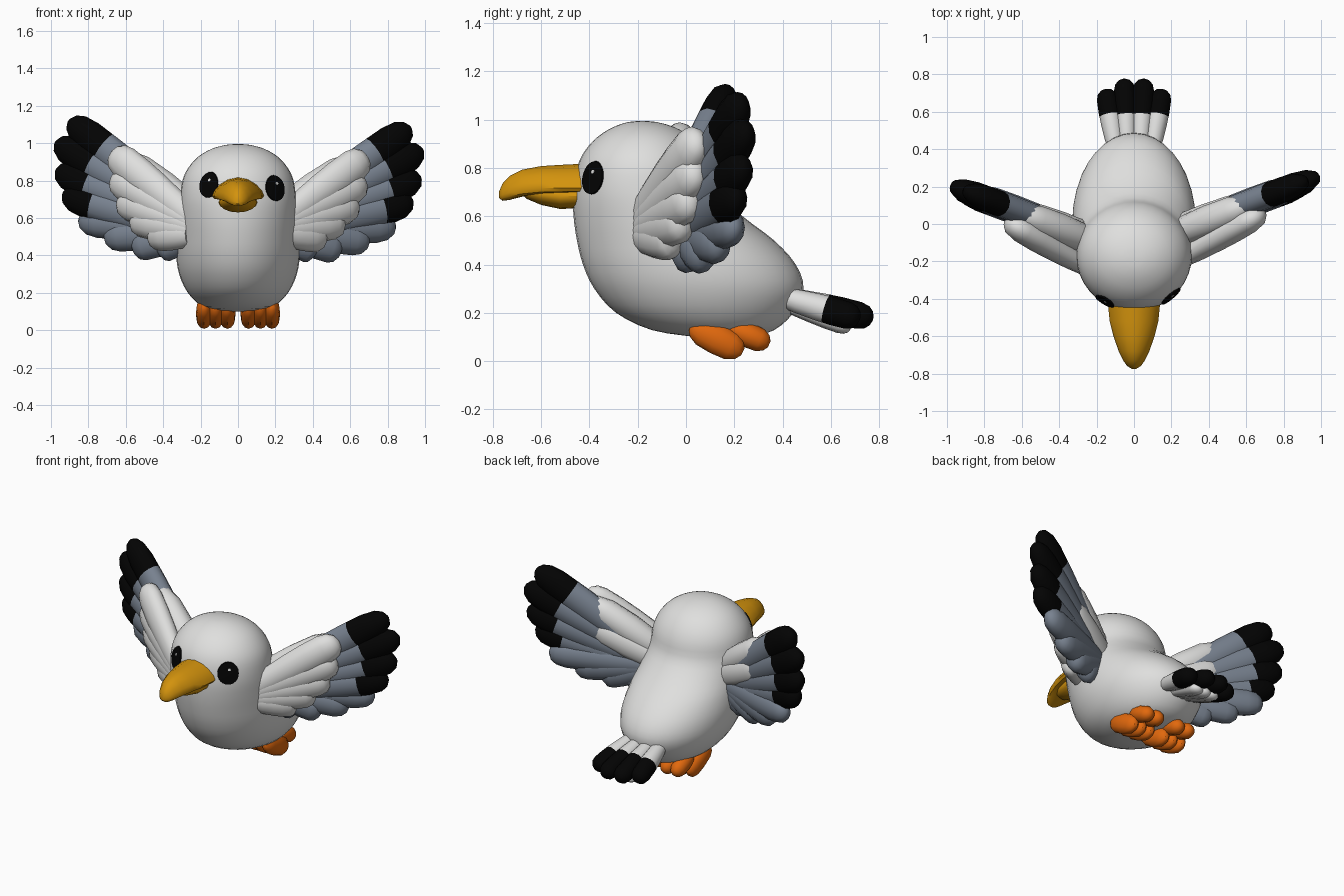
import bpy
import bmesh
from math import sin, cos, asin, tau, radians
from mathutils import Vector, Matrix

cube = bpy.data.objects.get("Cube")
if cube:
    bpy.data.objects.remove(cube, do_unlink=True)


def material(name, colour):
    mat = bpy.data.materials.new(name)
    mat.use_nodes = True
    mat.diffuse_color = (*colour, 1)
    mat.node_tree.nodes["Principled BSDF"].inputs["Base Color"].default_value = (*colour, 1)
    return mat


WHITE = material("soft white", (0.74, 0.74, 0.73))
GREY = material("slate grey", (0.19, 0.225, 0.28))
BLACK = material("feather black", (0.001, 0.001, 0.001))
YELLOW = material("beak yellow", (0.65, 0.29, 0.004))
ORANGE = material("foot orange", (0.76, 0.14, 0.004))


def finish(name, bm, mats, angle=40):
    bmesh.ops.recalc_face_normals(bm, faces=bm.faces)
    mesh = bpy.data.meshes.new(name)
    bm.to_mesh(mesh)
    bm.free()
    for mat in mats:
        mesh.materials.append(mat)
    obj = bpy.data.objects.new(name, mesh)
    bpy.context.collection.objects.link(obj)
    bpy.ops.object.select_all(action="DESELECT")
    obj.select_set(True)
    bpy.context.view_layer.objects.active = obj
    bpy.ops.object.shade_smooth_by_angle(angle=radians(angle))
    return obj


def loft(name, rings, mats, sides=12, split=None, droop=0):
    """Skin elliptical rings (centre, u, v); faces from ring 'split' on use the second colour."""
    bm = bmesh.new()
    loops = []
    for centre, u, v in rings:
        loop = []
        for i in range(sides):
            a = tau * i / sides
            sag = Vector((0, 0, -droop * sin(a) ** 2 * u.length))
            loop.append(bm.verts.new(centre + u * sin(a) - v * cos(a) + sag))
        loops.append(loop)
    for k, (low, high) in enumerate(zip(loops, loops[1:])):
        for i in range(sides):
            j = (i + 1) % sides
            face = bm.faces.new((low[i], low[j], high[j], high[i]))
            face.material_index = int(split is not None and k >= split)
    bm.faces.new(loops[0])
    bm.faces.new(loops[-1]).material_index = int(split is not None)
    return finish(name, bm, mats)


def smooth_rows(rows, steps=3):
    """Catmull-Rom refinement of a table of rows."""
    ends = [rows[0]] + rows + [rows[-1]]
    result = []
    for a, b, c, d in zip(ends, ends[1:], ends[2:], ends[3:]):
        for k in range(steps):
            t = k / steps
            result.append([q + (r - p) * t / 2 + (p - 2.5 * q + 2 * r - s / 2) * t ** 2
                           + (1.5 * (q - r) + (s - p) / 2) * t ** 3
                           for p, q, r, s in zip(a, b, c, d)])
    return result + [rows[-1]]


BLADE = [(0, 0.7), (0.2, 0.85), (0.45, 0.96), (0.65, 1), (0.84, 0.97),
         (0.93, 0.82), (0.98, 0.52), (1, 0.16)]
LOBE = [(0, 0.3), (0.07, 0.65), (0.22, 0.92), (0.5, 1), (0.78, 0.94), (0.93, 0.66), (1, 0.25)]


def feather(name, root, tip, width, thick, normal, mats, cut=None, outline=BLADE):
    """Flattened rounded blade from root to tip, tip coloured beyond 'cut'."""
    root, tip = Vector(root), Vector(tip)
    along = tip - root
    side = along.cross(normal).normalized()
    flat = side.cross(along).normalized()
    stations = list(outline)
    split = None
    if cut:
        for k, ((t0, w0), (t1, w1)) in enumerate(zip(outline, outline[1:])):
            if t0 < cut < t1:
                split = k + 1
                stations.insert(split, (cut, w0 + (w1 - w0) * (cut - t0) / (t1 - t0)))
    rings = [(root + along * t, side * width * w, flat * thick * w) for t, w in stations]
    return loft(name, rings, mats, 12, split)


# Body and head: height, front y, back y, half width
BODY = smooth_rows([
    (0.1, 0.04, 0.27, 0.08), (0.128, -0.14, 0.365, 0.19), (0.2, -0.29, 0.445, 0.268),
    (0.3, -0.38, 0.487, 0.315), (0.4, -0.427, 0.455, 0.33), (0.5, -0.452, 0.365, 0.326),
    (0.6, -0.466, 0.235, 0.317), (0.7, -0.468, 0.14, 0.31), (0.8, -0.452, 0.11, 0.297),
    (0.87, -0.42, 0.075, 0.265), (0.93, -0.365, 0.02, 0.21), (0.97, -0.3, -0.05, 0.14),
    (0.99, -0.24, -0.12, 0.07), (0.995, -0.19, -0.17, 0.02)])
loft("body", [(Vector((0, (f + b) / 2, z)), Vector((w, 0, 0)), Vector((0, (b - f) / 2, 0)))
              for z, f, b, w in BODY], [WHITE], 36)


def on_body(z, a, lift):
    for low, high in zip(BODY, BODY[1:]):
        if low[0] <= z <= high[0]:
            t = (z - low[0]) / (high[0] - low[0])
            f, b, w = [p + (q - p) * t for p, q in zip(low[1:], high[1:])]
            return Vector(((w + lift) * sin(a), (f + b) / 2 - ((b - f) / 2 + lift) * cos(a), z))


def patch(name, x, z, half_x, half_z, lift, mat):
    """Thin oval plate that follows the curve of the head."""
    a0 = asin(x / 0.303)
    spread = half_x / (0.303 * cos(a0))
    bm = bmesh.new()
    loops = []
    for r, rise in ((1, -0.004), (0.96, lift), (0.66, lift), (0.33, lift)):
        loops.append([bm.verts.new(on_body(z + half_z * r * sin(tau * i / 24),
                                           a0 + spread * r * cos(tau * i / 24), rise))
                      for i in range(24)])
    for outer, inner in zip(loops, loops[1:]):
        for i in range(24):
            j = (i + 1) % 24
            bm.faces.new((outer[i], outer[j], inner[j], inner[i]))
    bm.faces.new(loops[-1])
    finish(name, bm, [mat])


for label, x, z in (("left", 0.2, 0.76), ("right", -0.158, 0.778)):
    patch(label + "_eye", x, z, 0.05, 0.07, 0.007, BLACK)
    patch(label + "_eye_glint", x + 0.005, z + 0.025, 0.007, 0.008, 0.009, WHITE)

# Beak: y, centre height, half width, half height
UPPER = [(-0.42, 0.763, 0.14, 0.055), (-0.52, 0.758, 0.13, 0.055), (-0.6, 0.752, 0.11, 0.056),
         (-0.68, 0.737, 0.082, 0.056), (-0.73, 0.718, 0.058, 0.05), (-0.76, 0.7, 0.036, 0.036),
         (-0.774, 0.69, 0.012, 0.014)]
LOWER = [(-0.42, 0.685, 0.105, 0.05), (-0.52, 0.682, 0.1, 0.052), (-0.6, 0.692, 0.08, 0.045),
         (-0.66, 0.702, 0.05, 0.03), (-0.685, 0.706, 0.02, 0.01)]
for name, rows, droop in (("upper_beak", UPPER, 0.32), ("lower_beak", LOWER, 0)):
    loft(name, [(Vector((0, y, z)), Vector((hw, 0, 0)), Vector((0, 0, hz)))
                for y, z, hw, hz in rows], [YELLOW], 16, None, droop)

# Wings: fanned blades in an upright plane swept backwards
FLIGHT = [(0.935, 1.085, 0.73), (0.998, 0.965, 0.74), (0.985, 0.815, 0.77), (0.94, 0.69, 0.77)]
TRAILING = [(0.86, 0.555), (0.72, 0.475), (0.57, 0.425), (0.44, 0.42)]
COVERT = [(0.675, 0.93), (0.665, 0.8), (0.625, 0.68), (0.55, 0.585), (0.45, 0.51)]
SHOULDER = Vector((0.28, 0, 0.55))


def wing(label, s, lift, reach, shift):
    normal = Vector((0.41 * s, -0.91, 0))
    turn = Matrix.Rotation(-lift, 3, "Y")

    def place(x, z, offset):
        p = SHOULDER + turn @ (Vector((x * reach, 0, z)) - SHOULDER)
        return Vector((s * p.x, 0.45 * p.x - 0.23 + shift, p.z)) + normal * offset

    for i, (x, z, cut) in enumerate(FLIGHT):
        feather(f"{label}_flight_feather_{i + 1}", place(0.25, 0.58 - 0.02 * i, -0.075),
                place(x, z, 0.006 * i - 0.032), 0.092, 0.07, normal, [GREY, BLACK], cut)
    for i, (x, z) in enumerate(TRAILING):
        feather(f"{label}_trailing_feather_{i + 1}", place(0.25, 0.54, -0.085),
                place(x, z, -0.045), 0.088, 0.066, normal, [GREY])
    for i, (x, z) in enumerate(COVERT):
        feather(f"{label}_covert_feather_{i + 1}", place(0.22, 0.6 - 0.02 * i, 0.075),
                place(x, z, 0.03), 0.095, 0.07, normal, [WHITE])
    # Pale arm over the back of the wing and along its leading edge
    feather(f"{label}_rear_arm", place(0.2, 0.56, -0.105), place(0.64, 0.77, -0.07),
            0.085, 0.058, normal, [WHITE], None, LOBE)
    feather(f"{label}_leading_arm", place(0.2, 0.6, -0.06), place(0.65, 0.91, -0.04),
            0.09, 0.085, normal, [WHITE], None, LOBE)


wing("left", 1, 0, 1, 0.012)
wing("right", -1, 0.055, 1.012, -0.032)

# Tail: dark tipped fan with a shorter pale layer beneath
UP = Vector((0, 0.25, 1))
for i, (x, y) in enumerate(((-0.15, 0.72), (-0.053, 0.775), (0.053, 0.775), (0.15, 0.72))):
    feather(f"tail_feather_{i + 1}", (x * 0.65, 0.4, 0.265), (x, y, 0.175), 0.059, 0.058,
            UP, [WHITE, BLACK], 0.48 if y > 0.75 else 0.56)
for i, x in enumerate((-0.06, 0, 0.06)):
    feather(f"under_tail_feather_{i + 1}", (x * 0.6, 0.4, 0.235), (x, 0.68, 0.132),
            0.05, 0.034, UP, [WHITE])

# Feet: three toes in front and two rounded lobes behind
for label, s in (("left", 1), ("right", -1)):
    for i, x in enumerate((0.057, 0.12, 0.181)):
        feather(f"{label}_toe_{i + 1}", (s * x, 0.02, 0.145), (s * x, 0.235, 0.038),
                0.044, 0.064, Vector((0, 0.5, 1)), [ORANGE], None, LOBE)
    for i, x in enumerate((0.08, 0.155)):
        feather(f"{label}_heel_{i + 1}", (s * x, 0.17, 0.145), (s * x, 0.345, 0.07),
                0.05, 0.052, Vector((0, 0.5, 1)), [ORANGE], None, LOBE)
